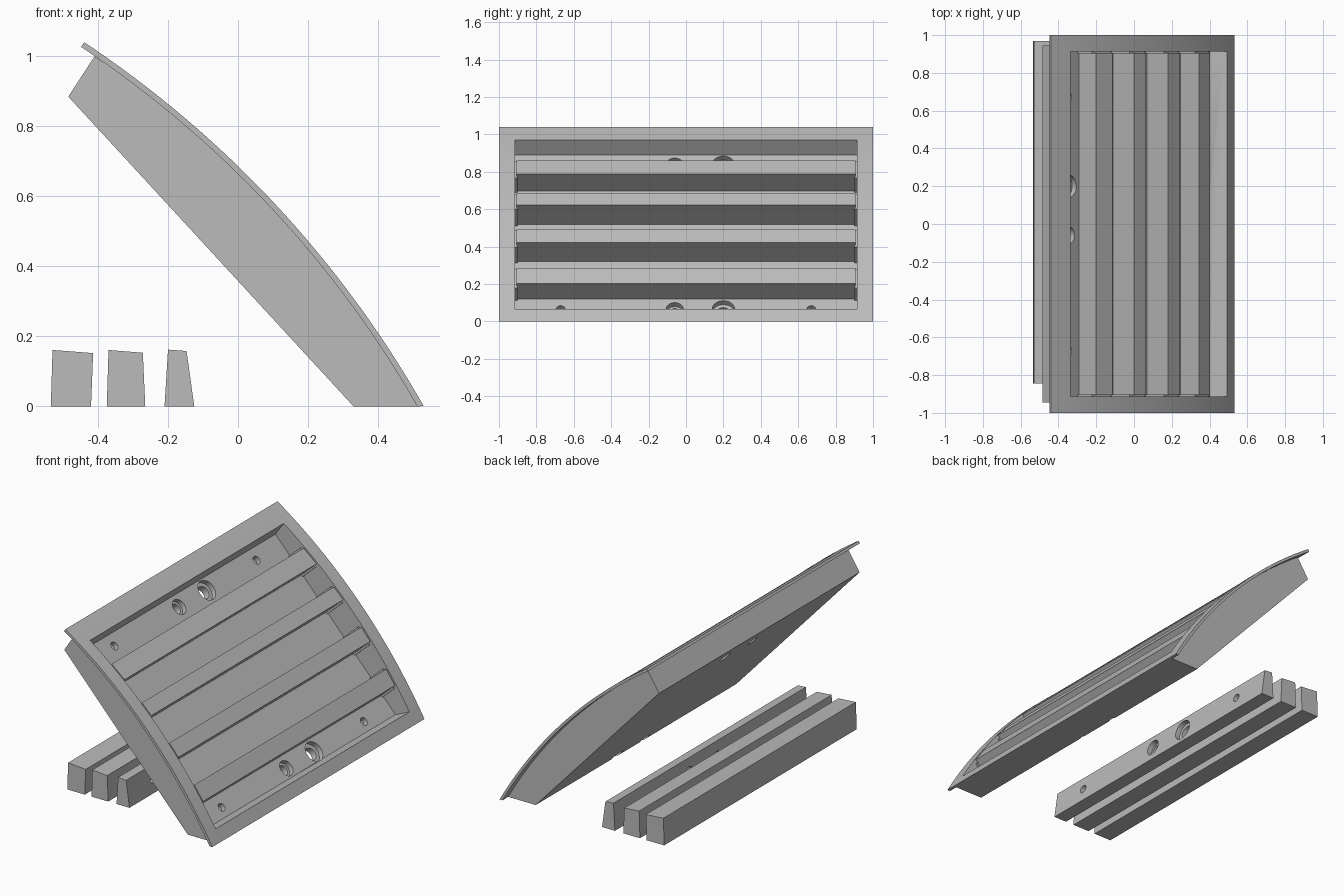
import bpy
import bmesh
import math
from mathutils import Vector, Matrix

if "Cube" in bpy.data.objects:
    bpy.data.objects.remove(bpy.data.objects["Cube"], do_unlink=True)

GREY = (0.5, 0.5, 0.5, 1.0)
grey = bpy.data.materials.new("plain_grey")
grey.use_nodes = True
grey.diffuse_color = GREY
grey.node_tree.nodes["Principled BSDF"].inputs["Base Color"].default_value = GREY

# Arc of the front plate and the straight back of the housing, in x and z
CENTRE = Vector((-2.138, -1.517))
RADIUS, THICK = 3.07, 0.016
A_LOW, A_HIGH = math.radians(29.62), math.radians(56.41)
BACK_LOW, BACK_HIGH = Vector((0.33, 0)), Vector((-0.485, 0.885))
ALONG = (BACK_LOW - BACK_HIGH).normalized()
OUT = Vector((-ALONG.y, ALONG.x))
FLOOR = 0.07
INNER_Y, BLADE_Y = 0.913, 0.905


def arc(radius, a, b, steps=32):
    angles = [a + (b - a) * i / steps for i in range(steps + 1)]
    return [CENTRE + radius * Vector((math.cos(t), math.sin(t))) for t in angles]


def on_arc(x, radius):
    return Vector((x, CENTRE.y + math.sqrt(radius ** 2 - (x - CENTRE.x) ** 2)))


def finish(bm, name):
    bmesh.ops.recalc_face_normals(bm, faces=bm.faces)
    mesh = bpy.data.meshes.new(name)
    bm.to_mesh(mesh)
    bm.free()
    mesh.materials.append(grey)
    obj = bpy.data.objects.new(name, mesh)
    bpy.context.collection.objects.link(obj)
    return obj


def prism(name, profile, y0, y1):
    """Extrude an x-z profile from y0 to y1."""
    bm = bmesh.new()
    face = bm.faces.new([bm.verts.new((p[0], y0, p[1])) for p in profile])
    new = bmesh.ops.extrude_face_region(bm, geom=[face])["geom"]
    verts = [v for v in new if isinstance(v, bmesh.types.BMVert)]
    bmesh.ops.translate(bm, verts=verts, vec=(0, y1 - y0, 0))
    return finish(bm, name)


def drill(name, point, direction, radius, depth):
    """Cylinder that goes the given depth below a surface point."""
    d = Vector(direction).normalized()
    length = depth + 0.04
    middle = Vector(point) + d * (0.04 - length / 2)
    matrix = Matrix.Translation(middle) @ d.to_track_quat("Z", "Y").to_matrix().to_4x4()
    bm = bmesh.new()
    bmesh.ops.create_cone(bm, cap_ends=True, segments=32, radius1=radius,
                          radius2=radius, depth=length, matrix=matrix)
    return finish(bm, name)


def cut(obj, cutter, keep=False):
    mod = obj.modifiers.new("cut", "BOOLEAN")
    mod.operation, mod.solver, mod.object = "DIFFERENCE", "EXACT", cutter
    bpy.context.view_layer.objects.active = obj
    bpy.ops.object.modifier_apply(modifier=mod.name)
    if not keep:
        bpy.data.objects.remove(cutter, do_unlink=True)


def drill_row(obj, x, z, direction, depth, y_shift=0):
    """Two small blind holes, one plain bore and one counterbored bore."""
    for y, radius, deep in ((-0.67, 0.024, 0.03), (0.67, 0.024, 0.03),
                            (-0.06, 0.046, 0.03), (-0.06, 0.032, depth),
                            (0.2, 0.06, 0.03), (0.2, 0.038, depth)):
        cut(obj, drill("drill", (x, y + y_shift, z), direction, radius, deep))


def smooth(obj):
    bpy.ops.object.select_all(action="DESELECT")
    obj.select_set(True)
    bpy.context.view_layer.objects.active = obj
    bpy.ops.object.shade_smooth_by_angle(angle=math.radians(25))


# Curved front plate and the housing behind it
inner_arc = arc(RADIUS - THICK, A_HIGH, A_LOW)[:-1] + [Vector((0.512, 0))]
plate = prism("front_plate", arc(RADIUS, A_LOW, A_HIGH) + inner_arc, -1, 1)
housing_arc = [p for p in inner_arc if p.x > -0.405]
housing = prism("housing", [BACK_LOW, BACK_HIGH, (-0.41, 1.0)] + housing_arc, -0.945, 0.945)

# One opening through the plate that hollows the housing
top_floor, top_lip = Vector((-0.392, 0.89)), Vector((-0.336, 0.97))
low_floor, low_lip = Vector((0.40, 0.025)), Vector((0.49, 0.065))
opening = prism("opening_cutter", [
    top_floor, low_floor, low_lip + (low_lip - low_floor),
    Vector((0.3, 0.8)), top_lip + (top_lip - top_floor)], -INNER_Y, INNER_Y)
cut(plate, opening, keep=True)
cut(housing, opening)

# Fixing holes at the top and bottom of the housing floor
for x, z in ((-0.346, 0.84), (0.361, 0.066)):
    drill_row(housing, x, z, (OUT.x, 0, OUT.y), 0.15)
smooth(plate)
smooth(housing)


def to_floor(p):
    """Drop a point straight back onto the housing floor."""
    return p - OUT * ((p - BACK_LOW).dot(OUT) - FLOOR + 0.003)


# Cross blades standing on the floor, with a pad at each end
for i, (x0, x1) in enumerate(((-0.2, -0.115), (0.0, 0.061), (0.181, 0.24), (0.345, 0.403))):
    a, b = on_arc(x0, RADIUS - 0.002), on_arc(x1, RADIUS - 0.002)
    prism(f"blade_{i + 1}", [a, b, to_floor(b), to_floor(a)], -BLADE_Y, BLADE_Y)
    pa, pb = a - OUT * 0.02 - ALONG * 0.012, b - OUT * 0.02 + ALONG * 0.012
    for side, s in (("right", -1), ("left", 1)):
        prism(f"blade_pad_{i + 1}_{side}", [pa, pb, to_floor(pb), to_floor(pa)],
              s * (BLADE_Y - 0.003), s * (INNER_Y + 0.003))

# Three loose bars lying on the ground behind the housing
BAR_Y0, BAR_Y1 = -0.845, 0.97
prism("loose_bar_back", [(-0.535, 0), (-0.53, 0.161), (-0.414, 0.152), (-0.42, 0)], BAR_Y0, BAR_Y1)
prism("loose_bar_middle", [(-0.375, 0), (-0.37, 0.161), (-0.272, 0.153), (-0.265, 0)], BAR_Y0, BAR_Y1)
front_bar = prism("loose_bar_front", [(-0.21, 0), (-0.2, 0.162), (-0.147, 0.158), (-0.125, 0)],
                  BAR_Y0, BAR_Y1)
drill_row(front_bar, -0.136, 0.08, (1, 0, 0.14), 0.11, (BAR_Y0 + BAR_Y1) / 2)
smooth(front_bar)
